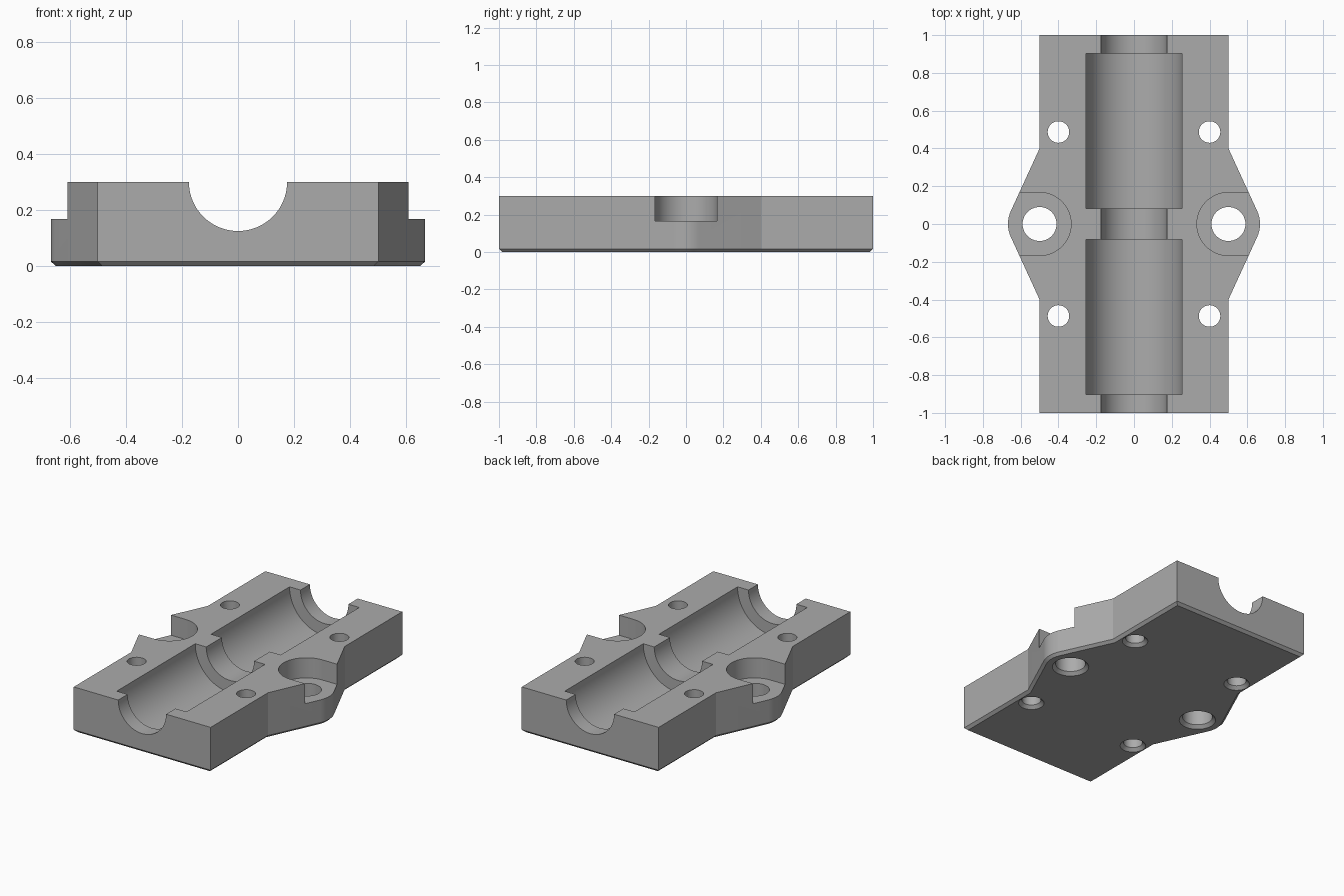
import bpy, bmesh
from math import pi, sin, cos, asin
from mathutils import Matrix, Vector

if "Cube" in bpy.data.objects:
    bpy.data.objects.remove(bpy.data.objects["Cube"])

HEIGHT, EAR_X, EAR_R = 0.3, 0.5, 0.167
CHAMFER = 0.017

grey = bpy.data.materials.new("plain grey")
grey.use_nodes = True
grey.diffuse_color = (0.41, 0.41, 0.41, 1)
grey.node_tree.nodes["Principled BSDF"].inputs["Base Color"].default_value = (0.41, 0.41, 0.41, 1)


def make_object(name, bm):
    bmesh.ops.recalc_face_normals(bm, faces=bm.faces)
    mesh = bpy.data.meshes.new(name)
    bm.to_mesh(mesh)
    bm.free()
    mesh.materials.append(grey)
    obj = bpy.data.objects.new(name, mesh)
    bpy.context.collection.objects.link(obj)
    return obj


def prism(outline, z0, z1):
    bm = bmesh.new()
    base = bm.faces.new([bm.verts.new((x, y, z0)) for x, y in outline])
    top = bmesh.ops.extrude_face_region(bm, geom=[base])["geom"]
    verts = [g for g in top if isinstance(g, bmesh.types.BMVert)]
    bmesh.ops.translate(bm, verts=verts, vec=(0, 0, z1 - z0))
    return bm


def lathe(profile, matrix, n=96):
    """Closed solid turned around local z from (radius, z) points."""
    bm = bmesh.new()
    rings = [[bm.verts.new((r * cos(2 * pi * (i + 0.5) / n), r * sin(2 * pi * (i + 0.5) / n), z))
              for i in range(n)] for r, z in profile]
    for a, b in zip(rings, rings[1:]):
        for i in range(n):
            j = (i + 1) % n
            bm.faces.new((a[i], a[j], b[j], b[i]))
    bm.faces.new(rings[0])
    bm.faces.new(rings[-1])
    bm.transform(matrix)
    return bm


def arc(cx, r, a0, a1, n):
    return [(cx + r * cos(a0 + (a1 - a0) * i / n), r * sin(a0 + (a1 - a0) * i / n))
            for i in range(n + 1)]


# Block outline: rectangle with tapered flanks running tangent into round ears
tangent = asin(EAR_R / 0.4)
half = [(0.5, -1), (0.5, -0.4)] + arc(EAR_X, EAR_R, -tangent, tangent, 16) + [(0.5, 0.4), (0.5, 1)]
bm = prism(half + [(-x, -y) for x, y in half], 0, HEIGHT)
bottom = [e for e in bm.edges if all(v.co.z < 0.001 for v in e.verts)]
bmesh.ops.bevel(bm, geom=bottom, offset=CHAMFER, offset_type='OFFSET', segments=1,
                profile=0.5, affect='EDGES')
block = make_object("bearing_block", bm)

cutters = []

# Stepped channel: two wide bearing seats joined by a narrower shaft bore
SHAFT, SEAT = 0.175, 0.255
channel = [(SHAFT, -1.1)]
for y0, y1 in ((-0.902, -0.082), (0.082, 0.902)):
    channel += [(SHAFT, y0), (SEAT, y0), (SEAT, y1), (SHAFT, y1)]
channel.append((SHAFT, 1.1))
cutters.append(make_object("channel_cutter", lathe(
    channel, Matrix.Translation((0, 0, HEIGHT)) @ Matrix.Rotation(-pi / 2, 4, 'X'))))


def through_hole(name, x, y, r):
    # Drilled hole with a small countersink on the underside
    profile = [(r + 0.04, -0.02), (r + 0.02, 0), (r, 0.02), (r, HEIGHT + 0.1)]
    cutters.append(make_object(name, lathe(profile, Matrix.Translation((x, y, 0)), 48)))


for side in (-1, 1):
    # Pocket above each ear, open to the outside
    pocket = arc(EAR_X, EAR_R, pi / 2, 3 * pi / 2, 32) + [(0.9, -EAR_R), (0.9, EAR_R)]
    cutters.append(make_object("pocket_cutter", prism(
        [(side * x, y) for x, y in pocket], 0.167, HEIGHT + 0.1)))
    through_hole("mount_hole_cutter", side * EAR_X, 0, 0.09)
    for y in (-0.487, 0.487):
        through_hole("screw_hole_cutter", side * 0.4, y, 0.057)

# Apply every cut, then remove the cutters
bpy.context.view_layer.objects.active = block
for cutter in cutters:
    cutter.hide_render = True
    mod = block.modifiers.new("cut", 'BOOLEAN')
    mod.operation, mod.solver, mod.object = 'DIFFERENCE', 'EXACT', cutter
    bpy.ops.object.modifier_apply(modifier=mod.name)
for cutter in cutters:
    bpy.data.objects.remove(cutter)

for obj in bpy.context.selected_objects:
    obj.select_set(False)
block.select_set(True)
bpy.ops.object.shade_smooth_by_angle(angle=pi / 9)
